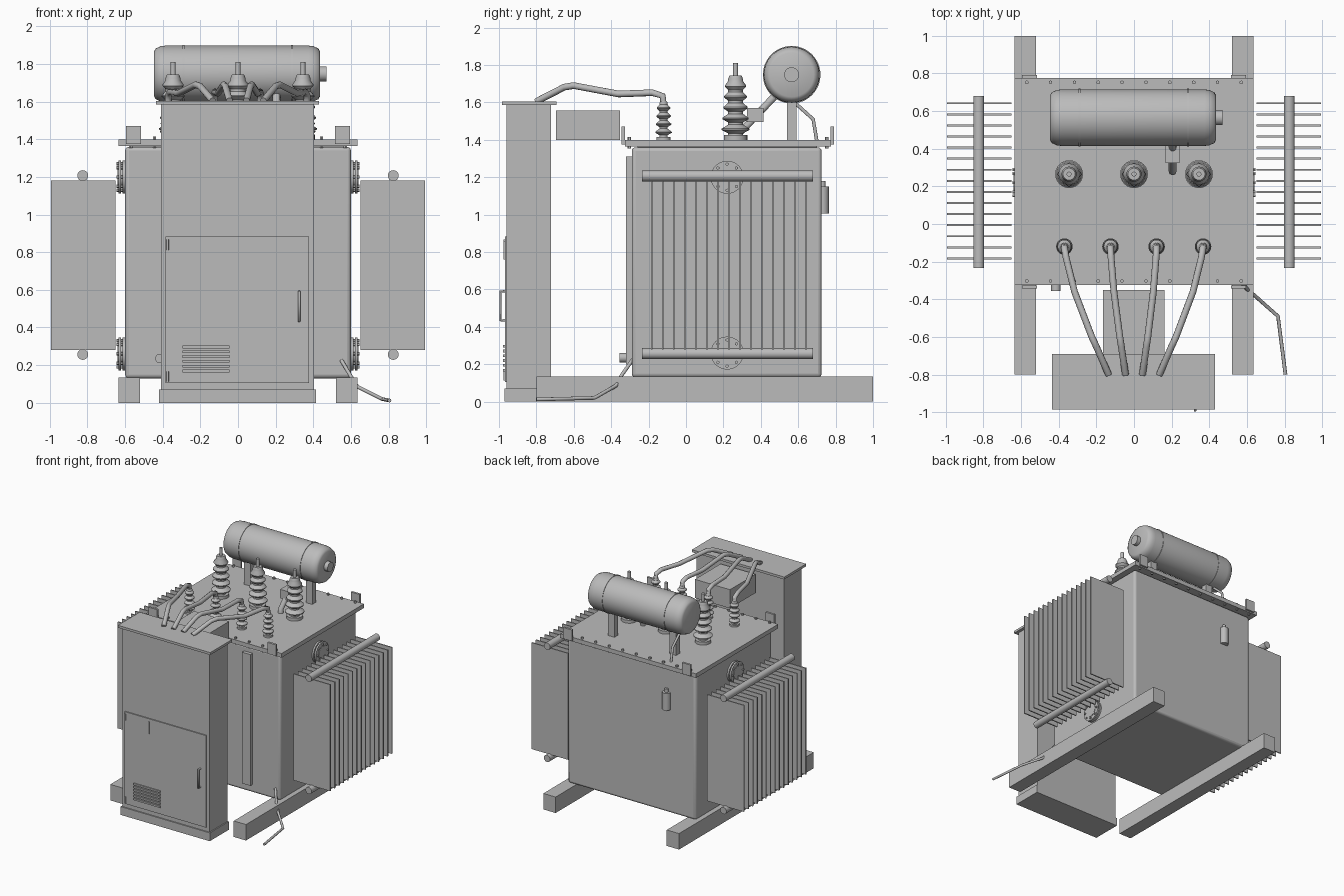
import bpy
import math
from mathutils import Matrix, Vector

cube = bpy.data.objects.get("Cube")
if cube:
    bpy.data.objects.remove(cube, do_unlink=True)

grey = bpy.data.materials.new("plain_grey")
grey.use_nodes = True
grey.diffuse_color = (0.5, 0.5, 0.5, 1)
grey.node_tree.nodes["Principled BSDF"].inputs["Base Color"].default_value = (0.5, 0.5, 0.5, 1)


def finish(name, smooth=False):
    ob = bpy.context.object
    ob.name = name
    ob.data.materials.append(grey)
    if smooth:
        bpy.ops.object.shade_smooth_by_angle(angle=math.radians(40))
    return ob


def box(name, x, y, z, bevel=0):
    """Box given by its (min, max) extents on each axis."""
    bpy.ops.mesh.primitive_cube_add(size=1)
    ob = finish(name)
    spans = (x, y, z)
    centre = [sum(s) / 2 for s in spans]
    ob.data.transform(Matrix.Translation(centre) @ Matrix.Diagonal([s[1] - s[0] for s in spans] + [1]))
    if bevel:
        mod = ob.modifiers.new("rounding", "BEVEL")
        mod.width, mod.segments = bevel, 3
        bpy.ops.object.shade_smooth_by_angle(angle=math.radians(40))
    return ob


def rod(name, a, b, radius, sides=20):
    """Cylinder between two points."""
    a, b = Vector(a), Vector(b)
    bpy.ops.mesh.primitive_cylinder_add(vertices=sides, radius=radius, depth=(b - a).length,
                                        location=(a + b) / 2,
                                        rotation=(b - a).to_track_quat("Z", "Y").to_euler())
    return finish(name, True)


def lathe(name, profile, origin, axis="Z", sides=32):
    """Revolve (radius, height) points around an axis through origin."""
    verts, faces = [], []
    for r, h in profile:
        for i in range(sides):
            t = math.tau * i / sides
            verts.append((r * math.cos(t), r * math.sin(t), h))
    for k in range(len(profile) - 1):
        for i in range(sides):
            j = (i + 1) % sides
            faces.append((k * sides + i, k * sides + j, (k + 1) * sides + j, (k + 1) * sides + i))
    faces.append(tuple(reversed(range(sides))))
    faces.append(tuple(range(len(verts) - sides, len(verts))))
    mesh = bpy.data.meshes.new(name)
    mesh.from_pydata(verts, [], faces)
    ob = bpy.data.objects.new(name, mesh)
    bpy.context.collection.objects.link(ob)
    bpy.ops.object.select_all(action="DESELECT")
    ob.select_set(True)
    bpy.context.view_layer.objects.active = ob
    if axis == "X":
        mesh.transform(Matrix.Rotation(math.pi / 2, 4, "Y"))
    ob.location = origin
    return finish(name, True)


def pipe(name, points, radius):
    """Round tube along a bent path."""
    curve = bpy.data.curves.new(name, "CURVE")
    curve.dimensions = "3D"
    curve.bevel_depth, curve.bevel_resolution, curve.use_fill_caps = radius, 3, True
    spline = curve.splines.new("POLY")
    spline.points.add(len(points) - 1)
    for p, co in zip(spline.points, points):
        p.co = (*co, 1)
    spline.use_smooth = True
    curve.materials.append(grey)
    bpy.context.collection.objects.link(bpy.data.objects.new(name, curve))


def insulator(name, x, y, radius, core, first, pitch, sheds, cap, tip):
    """Ribbed bushing standing on the lid."""
    profile = [(radius * 0.85, 1.40), (radius * 0.85, first - 0.01), (core, first - 0.01)]
    for i in range(sheds):
        z = first + i * pitch
        r = radius * (1 - 0.06 * i)
        profile += [(core, z), (r, z + pitch * 0.3), (r, z + pitch * 0.42), (core, z + pitch * 0.8)]
    top = first + sheds * pitch
    profile += [(core, top), (core * 0.8, cap), (0.013, cap), (0.013, tip)]
    lathe(name, profile, (x, y, 0), sides=24)


# Tank and lid
box("tank", (-0.6, 0.6), (-0.29, 0.725), (0.13, 1.36), 0.02)
box("lid", (-0.635, 0.635), (-0.325, 0.775), (1.365, 1.4))
box("lid_gasket", (-0.57, 0.57), (-0.26, 0.7), (1.355, 1.37))
for y in (-0.303, 0.753):
    for i in range(10):
        x = -0.57 + i * 0.1267
        rod("lid_bolt", (x, y, 1.355), (x, y, 1.415), 0.01, 6)
for x in (-0.3, 0.3):
    box("front_stiffener", (x - 0.04, x + 0.04), (-0.32, -0.28), (0.2, 1.31))

# Paired parts: skids, lugs, radiators and flanges
for s in (-1, 1):
    def span(a, b):
        return tuple(sorted((s * a, s * b)))

    box("skid", span(0.52, 0.635), (-0.8, 1.0), (0, 0.135))
    for y in (-0.335, 0.782):
        box("lifting_lug", span(0.515, 0.595), (y - 0.009, y + 0.009), (1.375, 1.47))
    for i in range(15):
        y = -0.183 + i * 0.0589
        box("radiator_fin", span(0.65, 0.995), (y - 0.005, y + 0.005), (0.28, 1.18))
    for z in (0.257, 1.207):
        rod("radiator_header", (s * 0.825, -0.235, z), (s * 0.825, 0.68, z), 0.029)
    for z in (0.26, 1.2):
        c = Vector((0, 0.22, z))
        rod("flange_neck", c + Vector((s * 0.59, 0, 0)), c + Vector((s * 0.64, 0, 0)), 0.055, 32)
        for x in (0.6, 0.622):
            rod("flange_plate", c + Vector((s * x, 0, 0)), c + Vector((s * (x + 0.014), 0, 0)), 0.088, 32)
        for i in range(8):
            t = math.tau * i / 8
            d = c + Vector((0, 0.07 * math.cos(t), 0.07 * math.sin(t)))
            rod("flange_bolt", d + Vector((s * 0.592, 0, 0)), d + Vector((s * 0.645, 0, 0)), 0.009, 6)

# Large and small bushings with cables to the cabinet
for x in (-0.345, 0, 0.345):
    insulator("large_bushing", x, 0.265, 0.074, 0.04, 1.435, 0.058, 5, 1.745, 1.81)
for x, end in ((-0.37, -0.135), (-0.125, -0.045), (0.12, 0.045), (0.367, 0.135)):
    insulator("small_bushing", x, -0.12, 0.044, 0.022, 1.425, 0.043, 4, 1.605, 1.63)
    path = [(0, -0.12, 1.59), (0, -0.125, 1.635), (0.04, -0.18, 1.652), (0.23, -0.36, 1.645),
            (0.62, -0.6, 1.69), (0.72, -0.65, 1.682), (1, -0.8, 1.605)]
    pipe("cable", [(x + (end - x) * f, y, z) for f, y, z in path], 0.018)

# Oil conservator on two legs
lathe("conservator", [(0.118, -0.447), (0.135, -0.437), (0.147, -0.41), (0.15, -0.385), (0.15, 0.375),
                      (0.147, 0.4), (0.135, 0.427), (0.118, 0.437)], (0, 0.565, 1.748), "X", 48)
rod("conservator_cap", (0.42, 0.565, 1.748), (0.47, 0.565, 1.748), 0.04)
for x in (-0.29, 0.287):
    rod("conservator_band", (x - 0.006, 0.565, 1.748), (x + 0.006, 0.565, 1.748), 0.154, 48)
    box("conservator_leg", (x - 0.03, x + 0.03), (0.54, 0.59), (1.39, 1.64))
pipe("breather_pipe", [(-0.35, 0.58, 1.6), (-0.35, 0.68, 1.51), (-0.35, 0.7, 1.39)], 0.01)
pipe("oil_pipe", [(0.205, 0.5, 1.66), (0.205, 0.28, 1.43), (0.205, 0.28, 1.39)], 0.021)
box("oil_relay", (0.167, 0.243), (0.325, 0.415), (1.495, 1.57))

# Tank fittings
rod("breather_canister", (-0.33, 0.73, 1.005), (-0.33, 0.73, 1.15), 0.034)
rod("breather_neck", (-0.33, 0.73, 1.15), (-0.33, 0.73, 1.18), 0.015)
rod("drain_valve", (-0.415, -0.28, 0.235), (-0.415, -0.355, 0.235), 0.025)
pipe("ground_rod", [(0.55, -0.285, 0.225), (0.6, -0.345, 0.14), (0.635, -0.375, 0.085),
                    (0.765, -0.49, 0.02), (0.805, -0.8, 0.012)], 0.01)

# Control cabinet
box("cabinet_base", (-0.42, 0.415), (-0.97, -0.715), (0, 0.07))
box("cabinet_body", (-0.41, 0.405), (-0.96, -0.722), (0.07, 1.59))
box("cabinet_roof", (-0.435, 0.43), (-0.985, -0.692), (1.585, 1.605))
box("cable_duct", (-0.165, 0.163), (-0.695, -0.352), (1.398, 1.556))
box("cabinet_door", (-0.385, 0.377), (-0.969, -0.955), (0.105, 0.883))
for z in (0.14, 0.84):
    rod("door_hinge", (-0.375, -0.97, z - 0.027), (-0.375, -0.97, z + 0.027), 0.007, 12)
box("door_latch", (-0.155, -0.148), (-0.976, -0.965), (0.76, 0.86))
pipe("door_handle", [(0.325, -0.965, 0.435), (0.325, -0.992, 0.435),
                     (0.325, -0.992, 0.59), (0.325, -0.965, 0.59)], 0.007)
for i in range(6):
    z = 0.162 + i * 0.0255
    box("vent_louvre", (-0.295, -0.045), (-0.979, -0.965), (z, z + 0.014))
